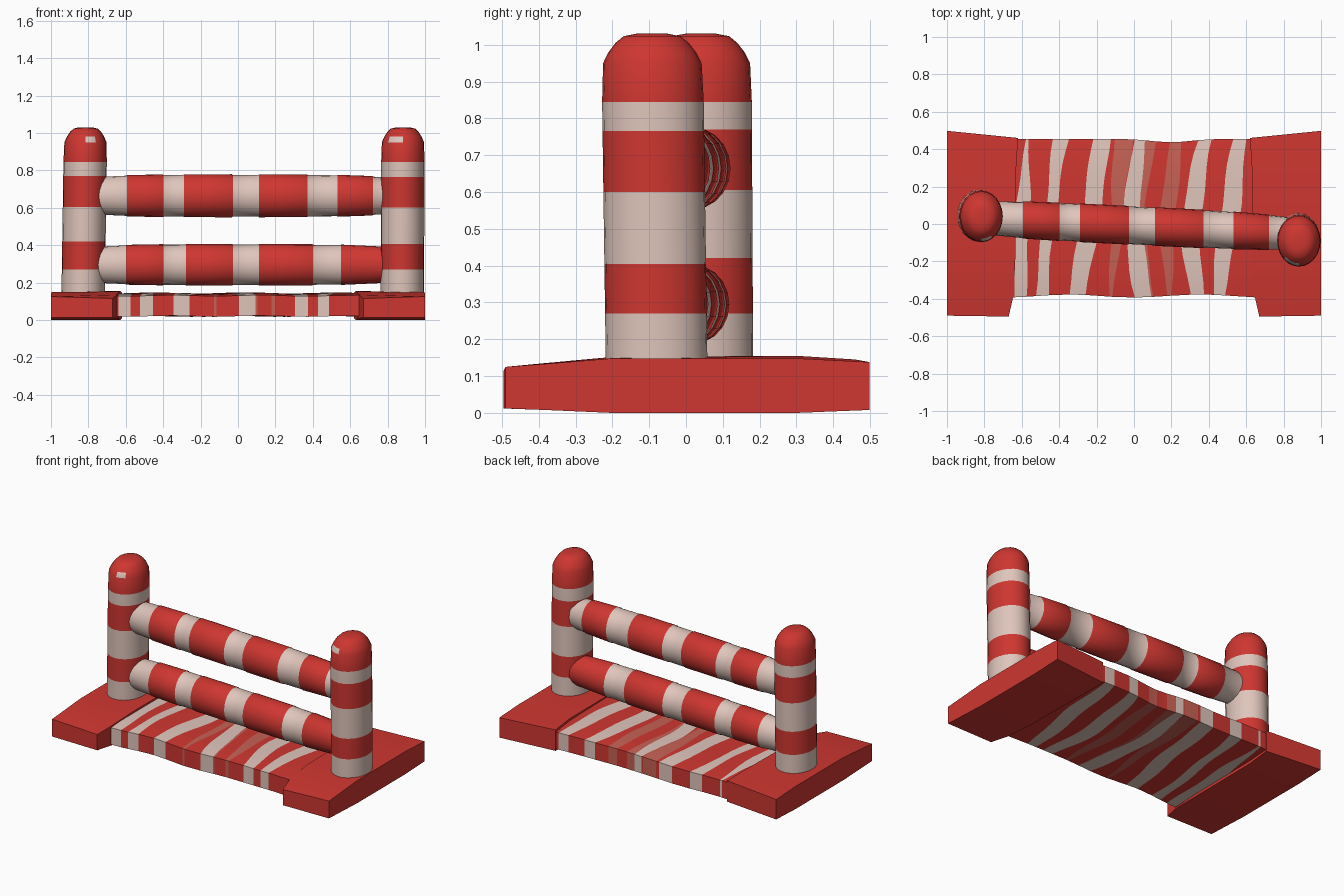
import bpy, bmesh, math
from mathutils import Vector

if "Cube" in bpy.data.objects:
    bpy.data.objects.remove(bpy.data.objects["Cube"])


def material(name, rgb):
    m = bpy.data.materials.new(name)
    m.diffuse_color = (*rgb, 1)
    m.use_nodes = True
    m.node_tree.nodes["Principled BSDF"].inputs["Base Color"].default_value = m.diffuse_color
    return m


MATS = [material("red", (0.62, 0.037, 0.03)),
        material("pale beige", (0.74, 0.56, 0.50)),
        material("faded red", (0.56, 0.12, 0.09))]
R, W, P = 0, 1, 2


def finish(name, bm, angle):
    bmesh.ops.recalc_face_normals(bm, faces=bm.faces)
    me = bpy.data.meshes.new(name)
    bm.to_mesh(me)
    bm.free()
    for m in MATS:
        me.materials.append(m)
    ob = bpy.data.objects.new(name, me)
    bpy.context.collection.objects.link(ob)
    bpy.ops.object.select_all(action='DESELECT')
    ob.select_set(True)
    bpy.context.view_layer.objects.active = ob
    bpy.ops.object.shade_smooth_by_angle(angle=math.radians(angle))
    return ob


def tube(name, rings, colour, u, v, sides=24):
    """Loft elliptical rings (centre, ru, rv); colour(segment, side) picks the material."""
    bm = bmesh.new()
    u, v = Vector(u), Vector(v)
    loops = []
    for c, ru, rv in rings:
        loops.append([bm.verts.new(Vector(c) + u * ru * math.cos(a) + v * rv * math.sin(a))
                      for a in (2 * math.pi * k / sides for k in range(sides))])
    for i in range(len(loops) - 1):
        for k in range(sides):
            n = (k + 1) % sides
            f = bm.faces.new((loops[i][k], loops[i][n], loops[i + 1][n], loops[i + 1][k]))
            f.material_index = colour(i, k)
    for i, loop in ((0, loops[0]), (len(loops) - 2, loops[-1])):
        bm.faces.new(loop).material_index = colour(i, -1)
    return finish(name, bm, 40)


def slab(name, rows, colours):
    """Closed plate: each row is a list of (x, y, top, bottom), one colour per column."""
    bm = bmesh.new()
    top = [[bm.verts.new((x, y, t)) for x, y, t, b in r] for r in rows]
    bot = [[bm.verts.new((x, y, b)) for x, y, t, b in r] for r in rows]
    nr, nc = len(rows), len(rows[0])

    def face(vs, c):
        bm.faces.new(vs).material_index = colours[c]
    for j in range(nc - 1):
        for g in (top, bot):
            for i in range(nr - 1):
                face((g[i][j], g[i][j + 1], g[i + 1][j + 1], g[i + 1][j]), j)
        for i in (0, nr - 1):
            face((top[i][j], top[i][j + 1], bot[i][j + 1], bot[i][j]), j)
    for i in range(nr - 1):
        for j, c in ((0, 0), (nc - 1, nc - 2)):
            face((top[i][j], top[i + 1][j], bot[i + 1][j], bot[i][j]), c)
    return finish(name, bm, 30)


# Foot blocks: (outer y, inner y, inner x, outer top, inner top, bottom)
FOOT = [(-0.49, -0.495, 0.67, 0.125, 0.115, 0.012),
        (-0.385, -0.385, 0.645, 0.133, 0.135, 0.008),
        (-0.2, -0.2, 0.635, 0.148, 0.152, 0.0),
        (0.3, 0.3, 0.63, 0.148, 0.155, 0.0),
        (0.498, 0.46, 0.62, 0.138, 0.145, 0.008)]
for side, s in (("left", -1), ("right", 1)):
    slab(side + "_foot_block",
         [[(s, yo, zo, b), (s * xi, yi, zi, b)] for yo, yi, xi, zo, zi, b in FOOT], [R])

# Striped middle panel: stripe borders at the front, middle and back
BORDERS = [(-0.65, -0.65, -0.64), (-0.64, -0.64, -0.57), (-0.58, -0.56, -0.56),
           (-0.53, -0.48, -0.43), (-0.46, -0.42, -0.35),
           (-0.35, -0.28, -0.22), (-0.26, -0.18, -0.13),
           (-0.13, -0.12, -0.11), (-0.11, -0.06, -0.01),
           (0.01, -0.05, 0.0), (0.10, 0.04, 0.06), (0.11, 0.06, 0.12),
           (0.18, 0.14, 0.20), (0.20, 0.22, 0.26),
           (0.30, 0.26, 0.35), (0.37, 0.36, 0.42),
           (0.42, 0.46, 0.53), (0.48, 0.56, 0.60), (0.65, 0.65, 0.64)]
COLOURS = [R, W, R, W, R, W, R, P, R, W, P, R, P, R, W, R, W, R]
rows = []
for k in range(13):
    t = k / 12
    row = []
    for j, (f, m, b) in enumerate(BORDERS):
        x = f * (1 - t) * (1 - 2 * t) + 4 * m * t * (1 - t) + b * t * (2 * t - 1)
        wave = 0 if j in (0, len(BORDERS) - 1) else 0.007 * math.sin(11 * t + j // 2)
        back = 0.455 - 0.018 * math.exp(-((x - 0.2) / 0.15) ** 2)
        front = -0.385 - 0.008 * math.cos(9 * x)
        ripple = 0.003 * math.sin(13 * x + 2 * t)
        crown = 0.144 - 0.014 * (2 * t - 1) ** 4
        row.append((x + wave, front + (back - front) * t, crown + ripple, 0.02 + ripple))
    rows.append(row)
slab("striped_panel", rows, COLOURS)


# Upright posts: rounded tops, banded by height
def post(name, bottom, top, bands, spot):
    levels = [0.13] + bands + [0.95, 0.98, 1.005, 1.023, 1.03]
    sizes = [1.0] * (len(bands) + 1) + [0.97, 0.86, 0.72, 0.56, 0.3]
    rings = []
    for z, s in zip(levels, sizes):
        c = Vector(bottom).lerp(Vector(top), z)
        rings.append(((c.x, c.y, z), 0.116 * s, 0.138 * s))
    cap = len(bands) + 1

    def colour(i, k):
        if i == cap and k in spot:          # small pale fleck on the cap
            return W
        return W if i < len(bands) and i % 2 == 0 else R
    tube(name, rings, colour, (1, 0, 0), (0, 1, 0))


post("left_post", (-0.83, 0.045), (-0.815, 0.04),
     [0.27, 0.42, 0.605, 0.77, 0.845], (18, 19))
post("right_post", (0.878, -0.078), (0.882, -0.092),
     [0.27, 0.405, 0.60, 0.765, 0.845], (15, 16, 17))


# Cross bars: slightly barrel shaped, banded along their length
def bar(name, z, edges, r):
    rings, cols = [], []
    for i in range(len(edges) - 1):
        a, b = edges[i], edges[i + 1]
        white = i % 2 == 0
        for x in (a + 0.002, b - 0.002):
            rad = r * (1 - 0.1 * (x / 0.75) ** 4) - (0.003 if white else 0)
            rings.append(((x, -0.008 - 0.05 * x, z), rad * 0.9, rad))
        cols += [W if white else R] * 2
    tube(name, rings, lambda i, k: cols[i], (0, 1, 0), (0, 0, 1), 20)


bar("upper_bar", 0.664,
    [-0.76, -0.595, -0.40, -0.29, -0.03, 0.11, 0.37, 0.53, 0.72, 0.82], 0.115)
bar("lower_bar", 0.295,
    [-0.76, -0.60, -0.40, -0.28, -0.03, 0.11, 0.40, 0.55, 0.82], 0.111)
